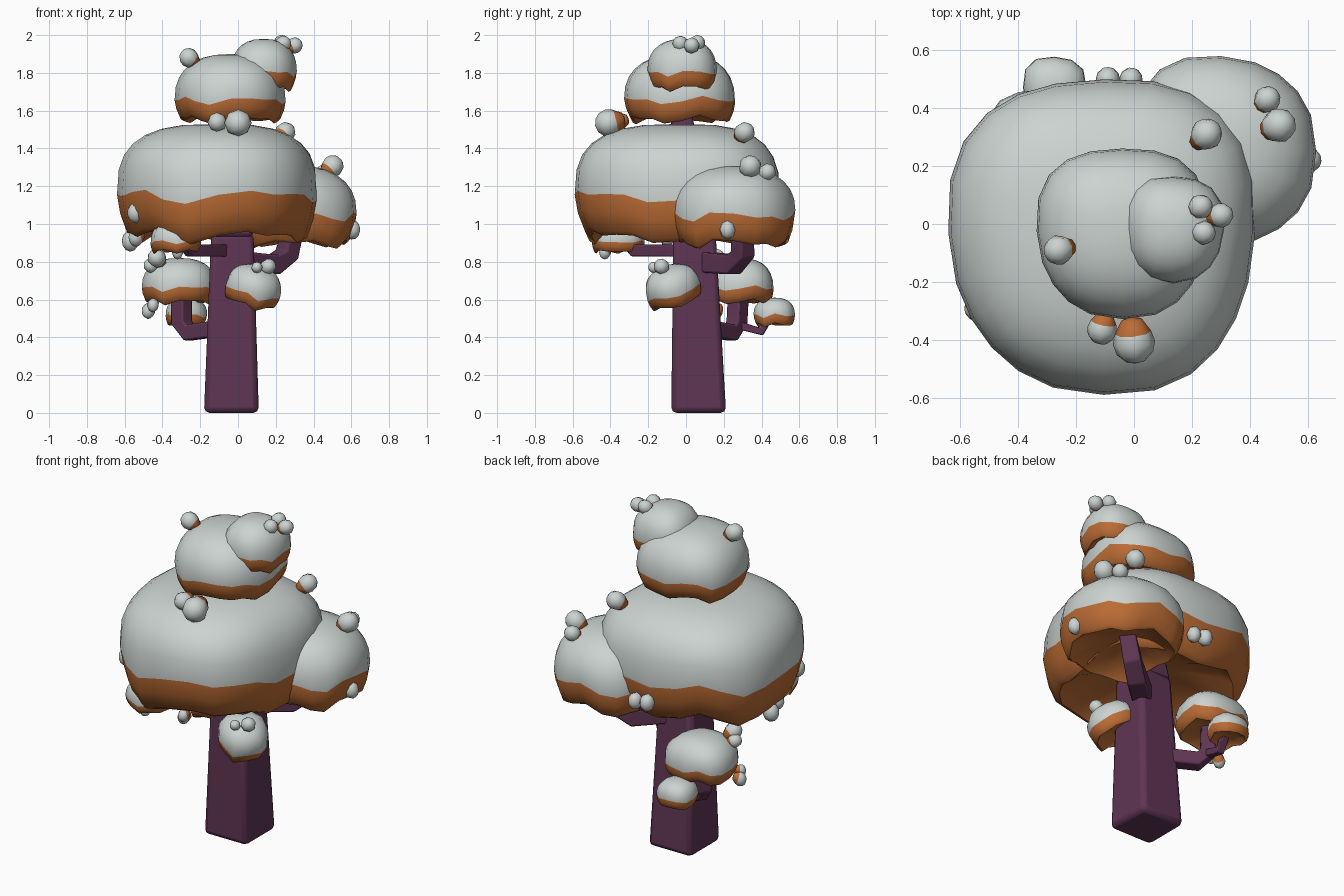
import bpy, bmesh, math
from mathutils import Vector, Matrix

if "Cube" in bpy.data.objects:
    bpy.data.objects.remove(bpy.data.objects["Cube"])


def material(name, rgb):
    m = bpy.data.materials.new(name)
    m.diffuse_color = (*rgb, 1)
    m.use_nodes = True
    m.node_tree.nodes["Principled BSDF"].inputs["Base Color"].default_value = m.diffuse_color
    return m


GREY = material("pale_grey_top", (0.60, 0.65, 0.63))
ORANGE = material("orange_underside", (0.50, 0.15, 0.035))
BARK = material("purple_bark", (0.115, 0.036, 0.088))


def finish(bm, name, mats, angle=55):
    bmesh.ops.recalc_face_normals(bm, faces=bm.faces[:])
    me = bpy.data.meshes.new(name)
    bm.to_mesh(me)
    bm.free()
    for m in mats:
        me.materials.append(m)
    ob = bpy.data.objects.new(name, me)
    bpy.context.collection.objects.link(ob)
    bpy.context.view_layer.objects.active = ob
    ob.select_set(True)
    bpy.ops.object.shade_smooth_by_angle(angle=math.radians(angle))
    ob.select_set(False)
    return ob


def spow(v, p):
    return math.copysign(abs(v) ** p, v)


def bud(name, p, r, axis):
    """Small bud: grey cap facing along axis, orange at its root."""
    bm = bmesh.new()
    bmesh.ops.create_uvsphere(bm, u_segments=8, v_segments=6, radius=r)
    for f in bm.faces:
        f.material_index = 1 if f.calc_center_median().z < -0.4 * r else 0
    for v in bm.verts:
        if v.co.z < -0.6 * r:
            v.co.z -= 0.25 * r
    q = axis.to_track_quat('Z', 'Y').to_matrix().to_4x4()
    tall = 1 if axis.z > 0.3 or r > 0.05 else 1.25
    bm.transform(Matrix.Translation(p) @ Matrix.Diagonal((1, 1, tall, 1)) @ q)
    finish(bm, name, (GREY, ORANGE), 60)


def canopy(name, centre, radii, heights, buds=(), dome=2.4, seg=16, tilt=None):
    """Flattened cushion: wavy orange skirt below, grey dome above, buds around it."""
    cx, cy = centre
    rx, ry = radii
    z0, zb, z1 = heights
    skirt, phase = zb - z0, 3 * (cx + cy)
    wave = 0.15 * skirt + 0.006
    # rings: radius factor, height, share of the waviness
    under = ((0.45, 0.5), (0.74, 0.28), (0.84, 0.1), (0.9, 0.18), (0.97, 0.6), (1, 1))
    prof = [(f, z0 + h * skirt, min(1, 2 * f - 0.7)) for f, h in under]
    grey_start = len(prof) - 1
    for k in range(1, 7):
        t = k / 7 * math.pi / 2
        prof.append((math.cos(t) ** (2 / dome), zb + (z1 - zb) * math.sin(t) ** (2 / dome),
                     max(0, 0.7 - 0.2 * k)))
    bm = bmesh.new()
    rings = []
    for f, z, w in prof:
        ring = []
        for i in range(seg):
            a = 2 * math.pi * i / seg
            c, s = spow(math.cos(a), 0.83), spow(math.sin(a), 0.83)
            wob = 0.98 + 0.03 * math.sin(3 * a + phase)
            dz = wave * (0.6 * math.sin(4 * a + phase) + 0.5 * math.sin(7 * a + 2 * phase))
            ring.append(bm.verts.new((cx + rx * f * c * wob, cy + ry * f * s * wob, z + w * dz)))
        rings.append(ring)
    for j in range(len(rings) - 1):
        for i in range(seg):
            n = (i + 1) % seg
            fc = bm.faces.new((rings[j][i], rings[j][n], rings[j + 1][n], rings[j + 1][i]))
            fc.material_index = 0 if j >= grey_start else 1
    for ring, z, mi in ((rings[0], z0 + 0.6 * skirt, 1), (rings[-1], z1, 0)):
        p = bm.verts.new((cx, cy, z))
        for i in range(seg):
            bm.faces.new((ring[i], ring[(i + 1) % seg], p)).material_index = mi
    if tilt:
        q = Vector(tilt).to_track_quat('Z', 'Y').to_matrix()
        bmesh.ops.rotate(bm, cent=(cx, cy, (z0 + z1) / 2), matrix=q, verts=bm.verts[:])
    finish(bm, name, (GREY, ORANGE))
    # buds point away from the canopy, like its surface
    for k, (x, y, z, r) in enumerate(buds):
        axis = Vector(((x - cx) / rx ** 2, (y - cy) / ry ** 2, (z - zb) / (z1 - zb) ** 2 / 2))
        bud(f"{name}_bud_{k + 1}", Vector((x, y, z)), r, axis.normalized())


def limb(name, points, w0, w1, level=False):
    """Square bar swept along points, half width w0 narrowing to w1."""
    bm = bmesh.new()
    pts = [Vector(p) for p in points]
    last = len(pts) - 1
    side, rings = None, []
    for i, p in enumerate(pts):
        d = Vector((0, 0, 1)) if level else (pts[min(i + 1, last)] - pts[max(i - 1, 0)]).normalized()
        if side is None:
            side = Vector((1, 0, 0)) if level else d.cross(Vector((0, 0, 1))).normalized()
        u = (side - d * side.dot(d)).normalized()
        v = d.cross(u)
        h = w0 + (w1 - w0) * i / last
        rings.append([bm.verts.new(p + (u * a + v * b) * h)
                      for a, b in ((-1, -1), (1, -1), (1, 1), (-1, 1))])
    for r0, r1 in zip(rings, rings[1:]):
        for i in range(4):
            n = (i + 1) % 4
            bm.faces.new((r0[i], r0[n], r1[n], r1[i]))
    bm.faces.new(rings[0])
    bm.faces.new(rings[-1])
    ob = finish(bm, name, (BARK,), 30)
    m = ob.modifiers.new("soft_edges", 'BEVEL')
    m.width, m.segments, m.limit_method = 0.2 * w0, 2, 'ANGLE'


# Trunk and branches
limb("trunk", [(-0.035, 0.067, 0), (-0.03, 0.045, 0.95)], 0.145, 0.112, level=True)
limb("upper_trunk", [(-0.03, 0.04, 0.93), (-0.03, -0.03, 1.65)], 0.112, 0.05, level=True)
limb("right_branch", [(0, 0.08, 0.8), (0.19, 0.25, 0.785), (0.26, 0.3, 0.84), (0.3, 0.3, 1.02)],
     0.055, 0.045)
limb("left_branch", [(-0.08, 0.1, 0.45), (-0.26, 0.24, 0.425), (-0.3, 0.27, 0.48),
                     (-0.3, 0.28, 0.68)], 0.042, 0.042)
limb("left_twig", [(-0.29, 0.26, 0.47), (-0.28, 0.4, 0.43), (-0.28, 0.46, 0.54)], 0.022, 0.02)
limb("front_left_branch", [(-0.05, 0, 0.86), (-0.25, -0.27, 0.86), (-0.31, -0.33, 0.94)],
     0.033, 0.03)

# Large canopies
canopy("main_canopy", (-0.105, -0.03), (0.54, 0.555), (0.91, 1.15, 1.53),
       [(0.25, 0.31, 1.485, 0.055), (-0.54, -0.29, 1.06, 0.046), (-0.57, 0, 0.91, 0.045),
        (-0.54, -0.1, 0.93, 0.04), (-0.09, 0.5, 1.03, 0.042), (-0.01, 0.5, 1.02, 0.04)],
       dome=2.9, seg=24)
canopy("right_canopy", (0.3, 0.25), (0.325, 0.335), (0.88, 1.04, 1.31),
       [(0.46, 0.43, 1.275, 0.046), (0.5, 0.34, 1.305, 0.06), (0.605, 0.22, 0.97, 0.042)], seg=20)
canopy("upper_canopy", (-0.04, -0.025), (0.3, 0.3), (1.54, 1.655, 1.9),
       [(-0.26, -0.09, 1.88, 0.052), (-0.11, -0.365, 1.54, 0.052), (0, -0.41, 1.535, 0.073)], seg=20)
canopy("crown_canopy", (0.135, -0.015), (0.178, 0.188), (1.71, 1.8, 1.98),
       [(0.23, 0.06, 1.96, 0.042), (0.3, 0.03, 1.945, 0.043), (0.24, -0.03, 1.955, 0.042)])

# Small canopies
canopy("left_canopy", (-0.31, 0.285), (0.203, 0.188), (0.58, 0.66, 0.82),
       [(-0.43, 0.16, 0.82, 0.05), (-0.46, 0.19, 0.78, 0.04), (-0.475, 0.16, 0.54, 0.035),
        (-0.45, 0.12, 0.57, 0.03)])
canopy("back_left_canopy", (-0.275, 0.47), (0.112, 0.112), (0.46, 0.515, 0.61), seg=12)
canopy("front_left_canopy", (-0.325, -0.36), (0.137, 0.142), (0.85, 0.905, 1.02),
       [(-0.32, -0.43, 0.85, 0.03)], seg=12)
canopy("front_canopy", (0.09, -0.075), (0.142, 0.147), (0.58, 0.65, 0.78),
       [(0.1, -0.17, 0.77, 0.03), (0.16, -0.13, 0.775, 0.042)], seg=12, tilt=(0.28, -0.28, 1))
